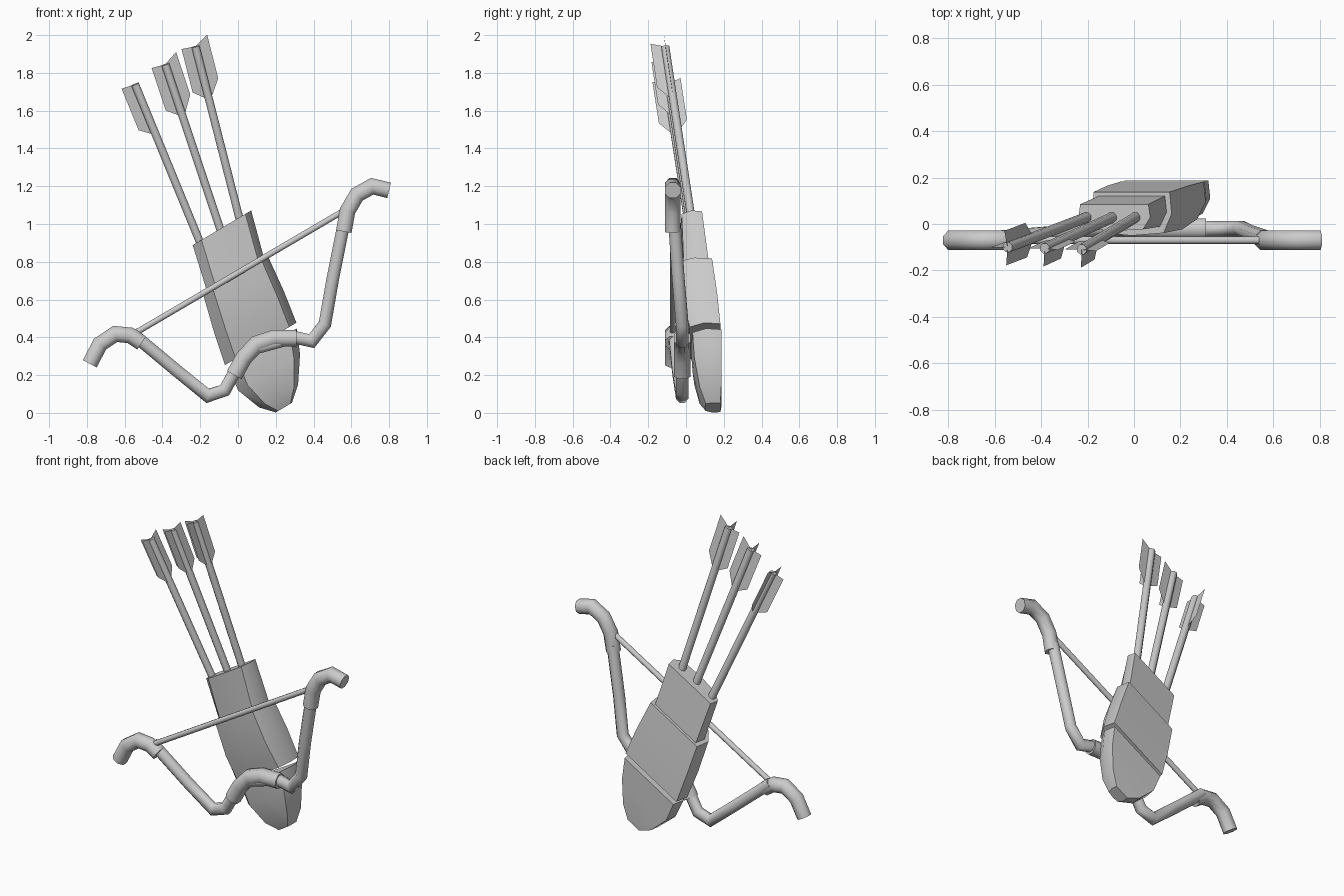
import bpy, bmesh, math
from mathutils import Vector

cube = bpy.data.objects.get("Cube")
if cube:
    bpy.data.objects.remove(cube)

mat = bpy.data.materials.new("plain_grey")
mat.use_nodes = True
GREY = (0.6, 0.6, 0.6, 1)
mat.diffuse_color = GREY
mat.node_tree.nodes["Principled BSDF"].inputs["Base Color"].default_value = GREY


def smooth(ob, angle=50):
    bpy.ops.object.select_all(action='DESELECT')
    ob.select_set(True)
    bpy.context.view_layer.objects.active = ob
    bpy.ops.object.shade_smooth_by_angle(angle=math.radians(angle))


def add_mesh(name, bm):
    me = bpy.data.meshes.new(name)
    bm.to_mesh(me)
    bm.free()
    ob = bpy.data.objects.new(name, me)
    bpy.context.collection.objects.link(ob)
    me.materials.append(mat)
    return ob


def tube(name, points, radius, sides=8):
    """Sweep a regular polygon along a path lying near the xz plane."""
    pts = [Vector(p) for p in points]
    bm = bmesh.new()
    rings = []
    for i, p in enumerate(pts):
        a = (p - pts[i - 1]).normalized() if i else None
        b = (pts[i + 1] - p).normalized() if i < len(pts) - 1 else None
        a, b = a or b, b or a
        d = (a + b).normalized()
        side = d.cross(Vector((0, 1, 0))).normalized()
        depth = side.cross(d)
        stretch = 1 / max(d.dot(a), 0.75)
        ring = []
        for k in range(sides):
            t = math.tau * (k + 0.5) / sides
            ring.append(bm.verts.new(p + radius * (side * math.cos(t) * stretch
                                                   + depth * math.sin(t))))
        rings.append(ring)
    bridge(bm, rings)
    smooth(add_mesh(name, bm))


def bridge(bm, rings):
    n = len(rings[0])
    for r, s in zip(rings, rings[1:]):
        for k in range(n):
            bm.faces.new((r[k], r[(k + 1) % n], s[(k + 1) % n], s[k]))
    bm.faces.new(rings[0])
    bm.faces.new(rings[-1])
    bmesh.ops.recalc_face_normals(bm, faces=bm.faces)


# Quiver: slanted chamfered sections, each (x, z, half width, front y, back y)
SLANT = Vector((0.86, 0, 0.51))
SECTION = [(-1, .45), (-.7, .06), (0, 0), (.8, .06), (1, .5), (.95, 1), (0, 1), (-.95, 1)]


def shell(name, sections):
    bm = bmesh.new()
    rings = []
    for x, z, half, front, back in sections:
        rings.append([bm.verts.new(Vector((x, front + t * (back - front), z)) + SLANT * s * half)
                      for s, t in SECTION])
    bridge(bm, rings)
    smooth(add_mesh(name, bm), 40)


shell("quiver_collar", [(-.085, .98, .18, -.03, .085), (-.01, .72, .175, -.02, .12)])
shell("quiver_body", [(-.01, .72, .2, -.05, .138), (.06, .53, .215, -.035, .165),
                      (.12, .365, .22, .01, .182)])
shell("quiver_cup", [(.13, .34, .21, .025, .187), (.165, .215, .19, .035, .187),
                     (.215, .09, .12, .065, .187), (.243, .028, .05, .1, .182)])

# Bow limbs, grip, curled tips and string
tube("bow_limb", [(-.56, -.06, .42), (-.32, -.04, .22), (-.16, -.02, .09), (-.07, -.02, .12),
                  (0, -.02, .25), (.08, -.02, .34), (.3, -.02, .4), (.39, -.02, .38),
                  (.46, -.02, .47), (.5, -.04, .7), (.56, -.06, 1)], .036)
tube("bow_grip", [(-.02, -.02, .2), (.03, -.02, .29), (.1, -.02, .365), (.19, -.02, .395),
                  (.31, -.02, .395)], .048)
tube("lower_bow_tip", [(-.785, -.07, .26), (-.73, -.07, .365), (-.65, -.07, .418),
                       (-.57, -.07, .41), (-.51, -.07, .37)], .045)
tube("upper_bow_tip", [(.56, -.07, .96), (.58, -.07, 1.07), (.63, -.07, 1.155),
                       (.71, -.07, 1.2), (.8, -.07, 1.178)], .045)
tube("bow_string", [(-.54, -.07, .425), (.56, -.07, 1.07)], .017)


# Arrows: shaft plus three thin vanes, given as (right, back) directions
def arrow(name, base, end, vanes):
    base, end = Vector(base), Vector(end)
    axis = (end - base).normalized()
    tube(name + "_shaft", [base - axis * .1, end], .023)
    right = Vector((0, 1, 0)).cross(axis).normalized()
    back = axis.cross(right)
    bm = bmesh.new()
    for r, b in vanes:
        out = (right * r + back * b) * .075
        lift = .025 + .02 * r
        outline = [end, end + out + axis * lift, end + out + axis * (lift - .24),
                   end + out * .25 - axis * .28, end - axis * .28]
        bm.faces.new([bm.verts.new(p) for p in outline])
    add_mesh(name + "_vanes", bm)


LEFT, RIGHT, FRONT, BACK = (-1, 0), (1, 0), (0, -1), (0, 1)
arrow("first_arrow", (-.2, .03, .9), (-.545, -.1, 1.74), [LEFT, FRONT, BACK])
arrow("second_arrow", (-.09, .03, .96), (-.385, -.105, 1.845), [LEFT, RIGHT, FRONT])
arrow("third_arrow", (.01, .03, 1.02), (-.225, -.11, 1.94), [LEFT, RIGHT, FRONT])
